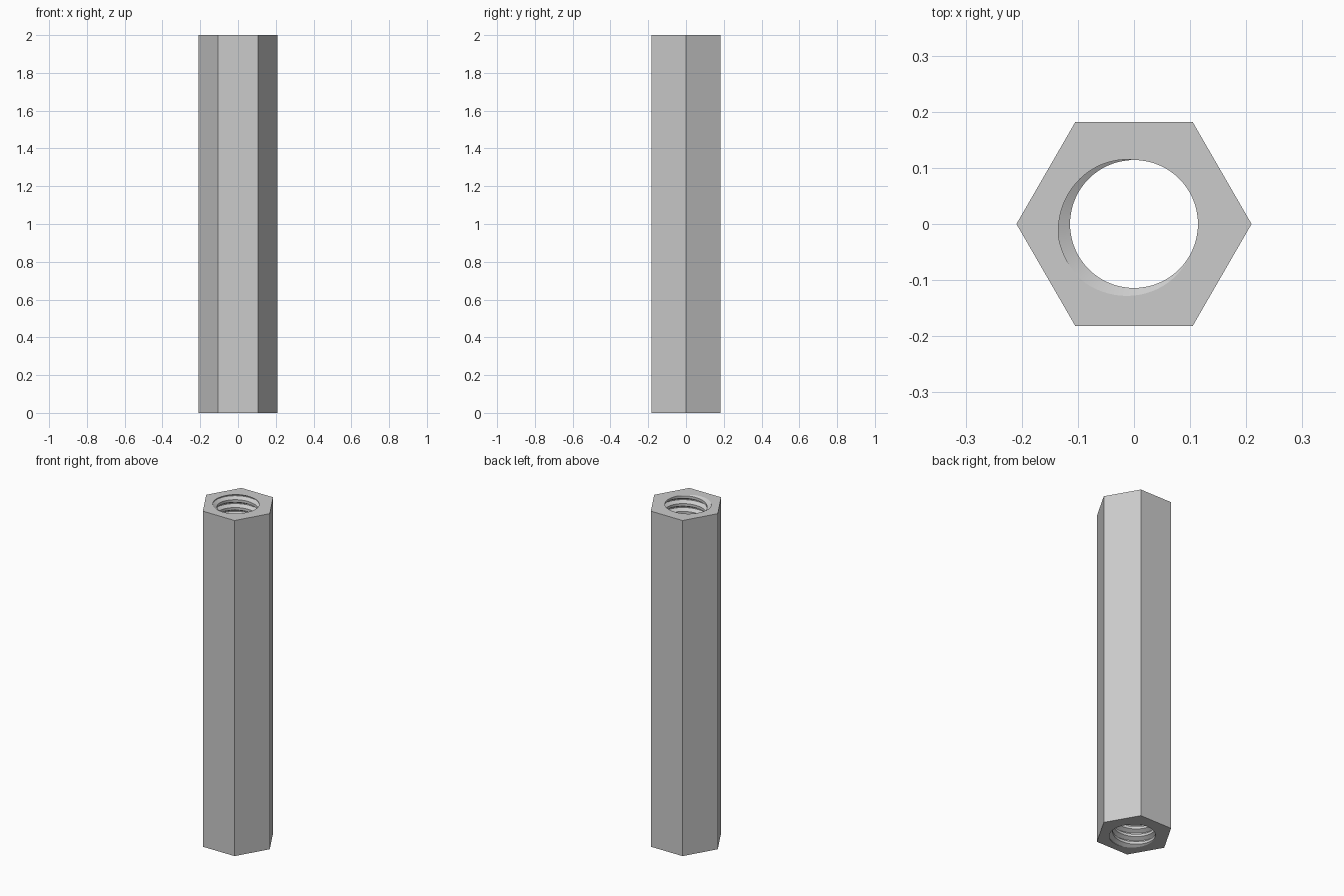
import bpy, bmesh, math

cube = bpy.data.objects.get("Cube")
if cube:
    bpy.data.objects.remove(cube, do_unlink=True)

LENGTH = 2.0
HEX_RADIUS = 0.2095
MINOR, MAJOR = 0.114, 0.1365
PITCH = 0.0467
STEPS = 72                  # segments per thread turn
START = 210 / 360           # groove is centred on the top face at this turn fraction
# groove section: height in pitches, radius
SECTION = [(-0.335, MINOR), (-0.055, MAJOR), (0.055, MAJOR), (0.335, MINOR)]

steel = bpy.data.materials.new("plain steel grey")
steel.use_nodes = True
GREY = (0.6, 0.6, 0.6, 1)
steel.diffuse_color = GREY
steel.node_tree.nodes["Principled BSDF"].inputs["Base Color"].default_value = GREY

bm = bmesh.new()

# Right-handed helical thread, longer than the body at both ends
turns = math.ceil(LENGTH / PITCH) + 4
rows = []
for i in range(turns * STEPS + 1):
    turn = i / STEPS - turns + 2
    a = math.tau * turn
    z = LENGTH + PITCH * (turn - START)
    rows.append([bm.verts.new((r * math.cos(a), r * math.sin(a), z + h * PITCH))
                 for h, r in SECTION])
for i in range(len(rows) - 1):
    here, ahead = rows[i], rows[i + 1]
    for k in range(3):
        bm.faces.new((here[k], here[k + 1], ahead[k + 1], ahead[k]))
    if i + STEPS + 1 < len(rows):       # crest up to the next turn
        bm.faces.new((here[3], rows[i + STEPS][0], rows[i + STEPS + 1][0], ahead[3]))

# Trim the thread flush with both end faces
for z, direction in ((0, -1), (LENGTH, 1)):
    bmesh.ops.bisect_plane(bm, geom=bm.verts[:] + bm.edges[:] + bm.faces[:], dist=1e-7,
                           plane_co=(0, 0, z), plane_no=(0, 0, direction), clear_outer=True)

# Six outer sides
rings = []
for z in (0, LENGTH):
    rings.append([bm.verts.new((HEX_RADIUS * math.cos(math.tau * k / 6),
                                HEX_RADIUS * math.sin(math.tau * k / 6), z)) for k in range(6)])
low, high = rings
for k in range(6):
    n = (k + 1) % 6
    bm.faces.new((low[k], low[n], high[n], high[k]))

# End faces, each with the threaded opening
for z, direction in ((0, -1), (LENGTH, 1)):
    rim = [e for e in bm.edges if e.is_boundary
           and all(abs(v.co.z - z) < 1e-5 for v in e.verts)]
    bmesh.ops.triangle_fill(bm, edges=rim, use_beauty=True, normal=(0, 0, direction))

bmesh.ops.recalc_face_normals(bm, faces=bm.faces[:])
mesh = bpy.data.meshes.new("threaded_hex_standoff")
bm.to_mesh(mesh)
bm.free()
mesh.materials.append(steel)
body = bpy.data.objects.new("threaded_hex_standoff", mesh)
bpy.context.collection.objects.link(body)

bpy.ops.object.select_all(action='DESELECT')
body.select_set(True)
bpy.context.view_layer.objects.active = body
bpy.ops.object.shade_smooth_by_angle(angle=math.radians(30))
